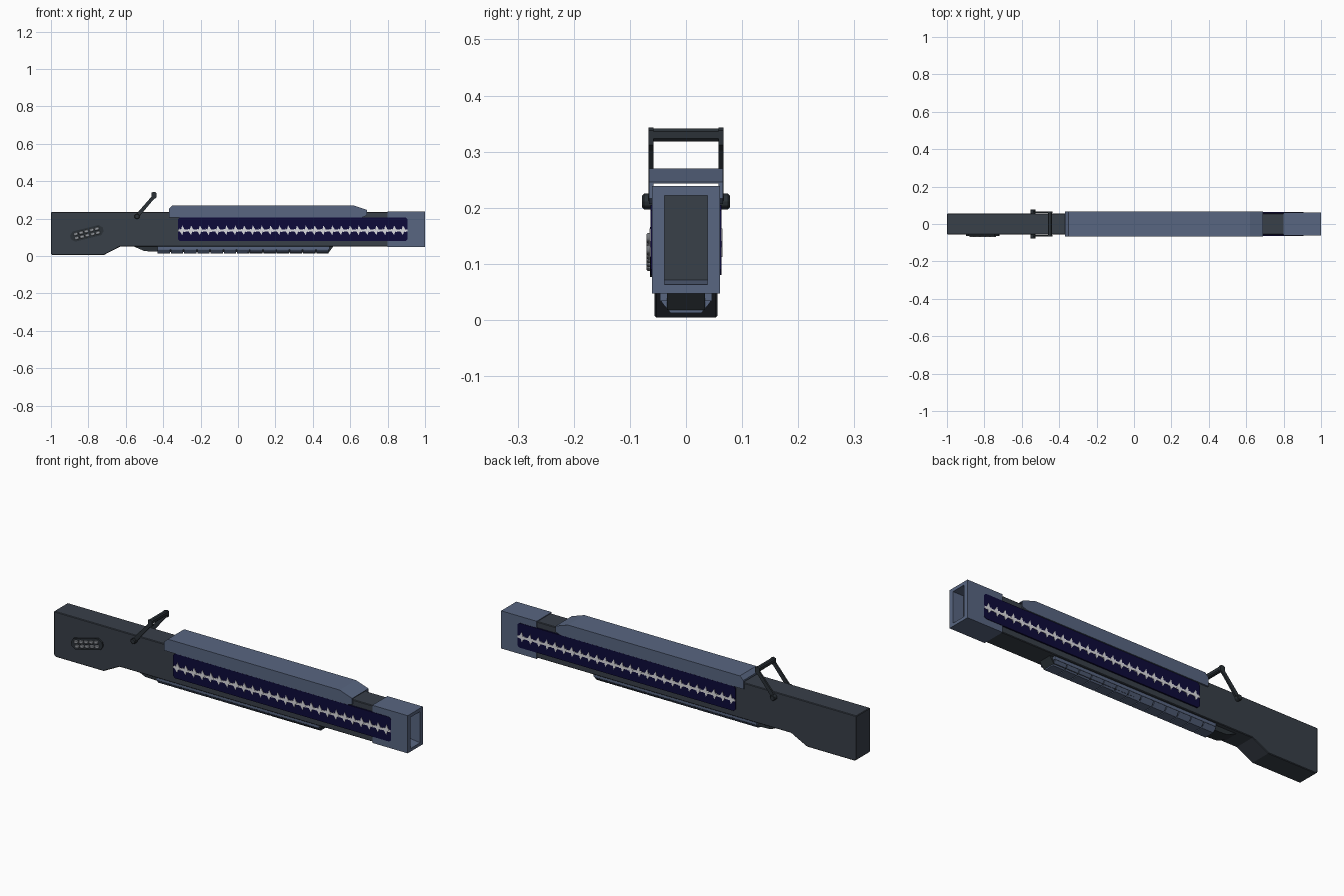
import bpy, bmesh, math
from mathutils import Matrix

cube = bpy.data.objects.get("Cube")
if cube:
    bpy.data.objects.remove(cube, do_unlink=True)


def material(name, rgb):
    m = bpy.data.materials.new(name)
    m.use_nodes = True
    m.diffuse_color = (*rgb, 1)
    m.node_tree.nodes["Principled BSDF"].inputs["Base Color"].default_value = (*rgb, 1)
    return m


DARK = material("charcoal", (0.040, 0.050, 0.066))
BLACK = material("dark steel", (0.024, 0.031, 0.038))
SLATE = material("slate blue", (0.098, 0.133, 0.220))
NAVY = material("navy", (0.004, 0.003, 0.042))
PALE = material("pale grey", (0.72, 0.72, 0.75))
STUD = material("stud grey", (0.30, 0.32, 0.35))


def finish(name, bm, *mats, bevel=0):
    bmesh.ops.recalc_face_normals(bm, faces=bm.faces)
    mesh = bpy.data.meshes.new(name)
    bm.to_mesh(mesh)
    bm.free()
    ob = bpy.data.objects.new(name, mesh)
    bpy.context.collection.objects.link(ob)
    for m in mats:
        mesh.materials.append(m)
    if bevel:
        mod = ob.modifiers.new("bevel", "BEVEL")
        mod.width = bevel
        mod.segments = 1
        mod.limit_method = "ANGLE"
    return ob


def add_prism(bm, pts, a, b, axis="y"):
    """Extrude an outline from a to b: (x, z) outline along y, or (y, z) along x."""
    place = (lambda p, t: (p[0], t, p[1])) if axis == "y" else (lambda p, t: (t, p[0], p[1]))
    ends = [[bm.verts.new(place(p, t)) for p in pts] for t in (a, b)]
    for ring in ends:
        bm.faces.new(ring)
    n = len(pts)
    for i in range(n):
        j = (i + 1) % n
        bm.faces.new((ends[0][i], ends[0][j], ends[1][j], ends[1][i]))


def prism(name, pts, a, b, mat, axis="y", bevel=0):
    bm = bmesh.new()
    add_prism(bm, pts, a, b, axis)
    return finish(name, bm, mat, bevel=bevel)


def rect(x0, x1, z0, z1, cut=0):
    if not cut:
        return [(x0, z0), (x1, z0), (x1, z1), (x0, z1)]
    return [(x0 + cut, z0), (x1 - cut, z0), (x1, z0 + cut), (x1, z1 - cut),
            (x1 - cut, z1), (x0 + cut, z1), (x0, z1 - cut), (x0, z0 + cut)]


SIDES = (("right", -1), ("left", 1))

# Main body and stock in one long outline
prism("stock_body", [(-1, 0.012), (-0.99, 0.004), (-0.72, 0.004), (-0.63, 0.05),
                     (0.82, 0.05), (0.82, 0.235), (-1, 0.235)],
      -0.056, 0.056, DARK, bevel=0.003)

# Muzzle block with a recessed opening
bm = bmesh.new()
add_prism(bm, rect(0.8, 1, 0.047, 0.239), -0.061, 0.061)
bmesh.ops.recalc_face_normals(bm, faces=bm.faces)
front = max(bm.faces, key=lambda f: f.calc_center_median().x)
bmesh.ops.inset_region(bm, faces=[front], thickness=0.01)
for v in front.verts:
    v.co.y = math.copysign(0.038, v.co.y)
    v.co.z = 0.063 if v.co.z < 0.14 else 0.222
floor = bmesh.ops.extrude_discrete_faces(bm, faces=[front])["faces"][0]
for v in floor.verts:
    v.co.x -= 0.06
    if v.co.z < 0.14:
        v.co.z += 0.008
floor.material_index = 1
finish("muzzle", bm, SLATE, DARK)

# Top cover: a roof held just above the body, with side skirts
slope = [(0.69, 0.246), (0.62, 0.27), (-0.35, 0.27), (-0.37, 0.252)]
prism("cover_roof", [(-0.37, 0.243), (0.69, 0.243)] + slope, -0.059, 0.059, SLATE)
for side, s in SIDES:
    prism(side + "_cover_skirt", [(-0.37, 0.207), (0.665, 0.207), (0.69, 0.216)] + slope,
          s * 0.058, s * 0.066, SLATE)

# Display panels and their waveform
for side, s in SIDES:
    prism(side + "_display", rect(-0.322, 0.907, 0.08, 0.205, 0.01),
          s * 0.05, s * 0.063, NAVY)
    bm = bmesh.new()
    add_prism(bm, rect(-0.322, 0.905, 0.13, 0.141), s * 0.062, s * 0.0645)
    count = 26
    for i in range(count):
        x = -0.322 + (i + 0.5) * 1.227 / count
        add_prism(bm, [(x, 0.112), (x + 0.006, 0.13), (x + 0.017, 0.128), (x + 0.013, 0.142),
                       (x, 0.163), (x - 0.006, 0.142), (x - 0.016, 0.146), (x - 0.012, 0.13)],
                  s * 0.0625, s * 0.065)
    finish(side + "_waveform", bm, PALE)

# Ribbed handguard below, on a dark core
prism("handguard_core", [(-0.56, 0.052), (-0.5, 0.026), (-0.4, 0.022),
                         (0.485, 0.018), (0.51, 0.052)], -0.034, 0.034, BLACK)
prism("handguard_rail", rect(-0.43, 0.49, 0.034, 0.052), -0.046, 0.046, SLATE)
bm = bmesh.new()
ribs, start = 13, -0.43
pitch = 0.92 / ribs
section = [(-0.046, 0.04), (-0.043, 0.031), (-0.027, 0.012),
           (0.027, 0.012), (0.043, 0.031), (0.046, 0.04)]
for i in range(ribs):
    x = start + i * pitch
    add_prism(bm, section, x, x + pitch - 0.005, axis="x")
finish("handguard_ribs", bm, SLATE)

# Folding sight: pivots, arms and crossbar
for side, s in SIDES:
    bm = bmesh.new()
    bmesh.ops.create_cone(bm, cap_ends=True, segments=12, radius1=0.014, radius2=0.014, depth=0.024,
                          matrix=Matrix.Translation((-0.54, s * 0.066, 0.211))
                          @ Matrix.Rotation(math.pi / 2, 4, "X"))
    finish(side + "_sight_pivot", bm, BLACK, bevel=0.003)
    prism(side + "_sight_arm", [(-0.552, 0.215), (-0.535, 0.202), (-0.452, 0.302), (-0.437, 0.312),
                                (-0.437, 0.338), (-0.445, 0.343), (-0.462, 0.338), (-0.462, 0.318)],
          s * 0.058, s * 0.067, BLACK)
prism("sight_crossbar", rect(-0.461, -0.439, 0.318, 0.341, 0.005), -0.06, 0.06, BLACK)

# Tilted studded grip pad on the right of the stock
tilt = Matrix.Translation((-0.808, 0, 0.121)) @ Matrix.Rotation(math.radians(-14), 4, "Y")
pad = prism("grip_pad", rect(-0.09, 0.09, -0.028, 0.028, 0.018), -0.05, -0.064, BLACK)
bm = bmesh.new()
for row in (-0.011, 0.011):
    for i in range(5):
        x = (i - 2) * 0.029
        add_prism(bm, rect(x - 0.012, x + 0.012, row - 0.008, row + 0.008, 0.004), -0.06, -0.070)
studs = finish("grip_studs", bm, STUD, bevel=0.002)
for ob in (pad, studs):
    ob.matrix_world = tilt
